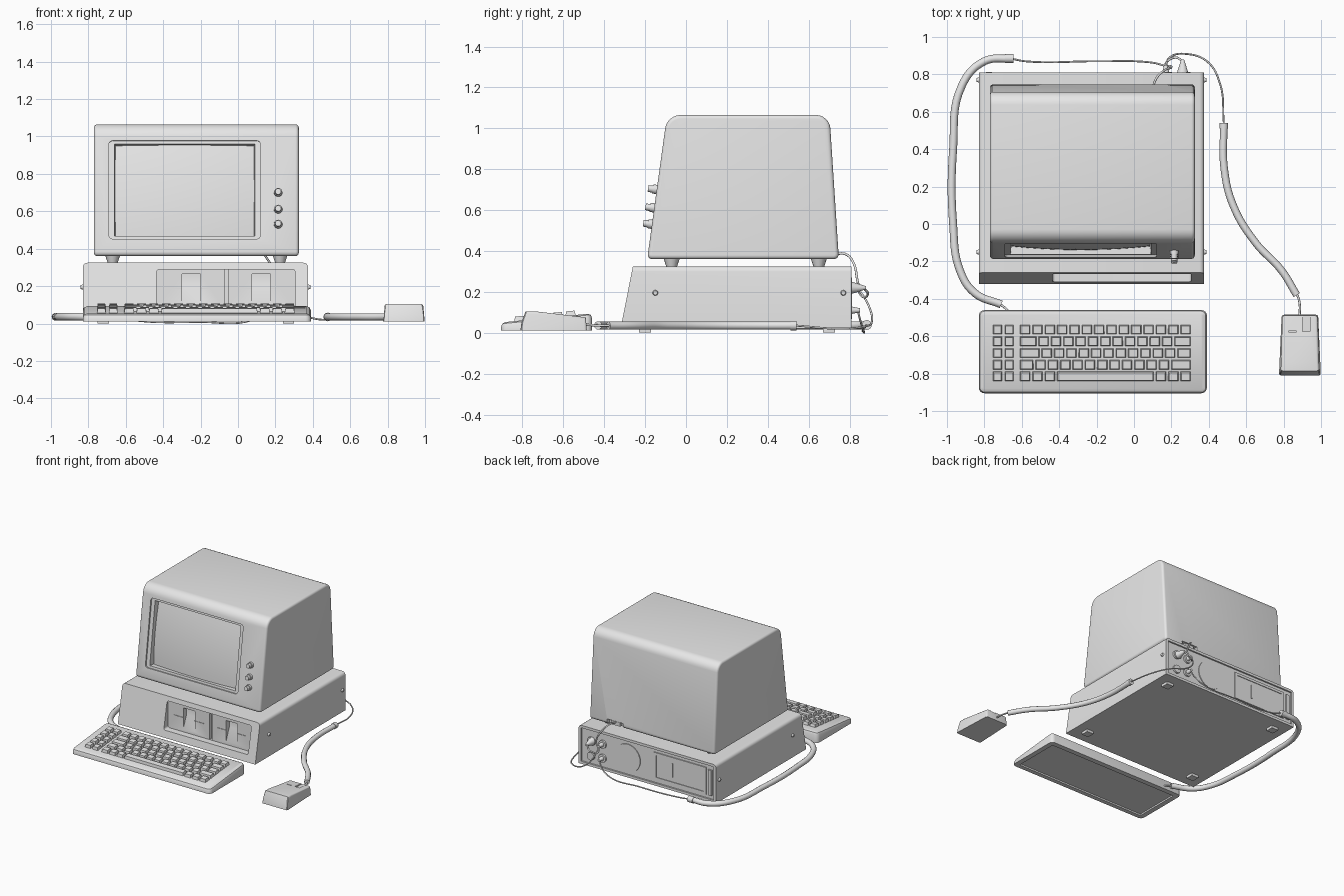
import bpy, bmesh, math
from mathutils import Matrix, Vector

if "Cube" in bpy.data.objects:
    bpy.data.objects.remove(bpy.data.objects["Cube"])

grey = bpy.data.materials.new("light_grey_plastic")
grey.use_nodes = True
grey.diffuse_color = (0.8, 0.8, 0.8, 1)
grey.node_tree.nodes["Principled BSDF"].inputs["Base Color"].default_value = (0.8, 0.8, 0.8, 1)


def finish(name, bm):
    bmesh.ops.recalc_face_normals(bm, faces=bm.faces)
    me = bpy.data.meshes.new(name)
    bm.to_mesh(me)
    bm.free()
    ob = bpy.data.objects.new(name, me)
    bpy.context.collection.objects.link(ob)
    me.materials.append(grey)
    return ob


def prism_bm(profile, x0, x1):
    """Side profile in (y, z) extruded along x."""
    bm = bmesh.new()
    a, b = [[bm.verts.new((x, y, z)) for y, z in profile] for x in (x0, x1)]
    bm.faces.new(a)
    bm.faces.new(b[::-1])
    n = len(a)
    for i in range(n):
        j = (i + 1) % n
        bm.faces.new((a[i], b[i], b[j], a[j]))
    bmesh.ops.recalc_face_normals(bm, faces=bm.faces)
    return bm


def box_bm(x0, x1, y0, y1, z0, z1):
    return prism_bm([(y0, z0), (y1, z0), (y1, z1), (y0, z1)], x0, x1)


def box(name, *dims):
    return finish(name, box_bm(*dims))


def round_edges(bm, rule, width, segments=4):
    """Bevel the edges whose direction and midpoint satisfy the rule."""
    picked = []
    for e in bm.edges:
        p, q = e.verts[0].co, e.verts[1].co
        if rule((q - p).normalized(), (p + q) / 2):
            picked.append(e)
    bmesh.ops.bevel(bm, geom=picked, offset=width, segments=segments,
                    profile=0.5, affect='EDGES')


def cut(ob, cutter):
    cutter.hide_render = True
    mod = ob.modifiers.new("cut", 'BOOLEAN')
    mod.operation, mod.object, mod.solver = 'DIFFERENCE', cutter, 'EXACT'
    bpy.context.view_layer.objects.active = ob
    bpy.ops.object.modifier_apply(modifier=mod.name)
    bpy.data.objects.remove(cutter)


def rod(name, start, direction, length, r1, r2=None, sides=16):
    """Cylinder or cone starting at a point."""
    d = Vector(direction).normalized()
    bm = bmesh.new()
    m = (Matrix.Translation(Vector(start) + d * length / 2)
         @ d.to_track_quat('Z', 'Y').to_matrix().to_4x4())
    bmesh.ops.create_cone(bm, cap_ends=True, segments=sides, radius1=r1,
                          radius2=r1 if r2 is None else r2, depth=length, matrix=m)
    return finish(name, bm)


def cable(name, points, radius):
    cu = bpy.data.curves.new(name, 'CURVE')
    cu.dimensions, cu.bevel_depth, cu.bevel_resolution = '3D', radius, 3
    cu.use_fill_caps, cu.resolution_u = True, 8
    sp = cu.splines.new('BEZIER')
    sp.bezier_points.add(len(points) - 1)
    for bp, p in zip(sp.bezier_points, points):
        bp.co = p
        bp.handle_left_type = bp.handle_right_type = 'AUTO'
    cu.materials.append(grey)
    bpy.context.collection.objects.link(bpy.data.objects.new(name, cu))


# System case with sloping front
bm = prism_bm([(-.32, .02), (-.26, .325), (.81, .325), (.81, .02)], -.83, .375)
round_edges(bm, lambda d, c: abs(d.y) > .9 and c.z > .3, .025)
case = finish("system_case", bm)
bm = box_bm(-.435, .305, -.4, -.256, .075, .29)
round_edges(bm, lambda d, c: abs(d.y) > .9, .015)
cut(case, finish("drive_recess_cutter", bm))
for x in (-.25, .125):
    notch = [(-.3, .265), (-.215, .265), (-.215, .2), (-.257, .1), (-.3, .1)]
    cut(case, finish("notch_cutter", prism_bm(notch, x - .05, x + .05)))
    for side in (-1, 1):
        box("disk_slot_lip", *sorted((x + side * .05, x + side * .13)),
            -.26, -.25, .185, .19)
cut(case, box("drive_gap_cutter", -.07, -.05, -.3, -.235, .076, .289))
cut(case, box("back_recess_cutter", -.81, .355, .798, .9, .04, .305))
for x in (-.72, .27):
    for y in (-.2, .7):
        box("case_foot", x - .03, x + .03, y - .03, y + .03, 0, .03)
for y in (-.15, .77):
    rod("case_screw", (.37, y, .195), (1, 0, 0), .017, .015, .01)
    rod("case_screw", (-.825, y, .195), (-1, 0, 0), .017, .015, .01)

# Back of the case: fan, power supply, ports
rod("fan_grille", (-.05, .79, .17), (0, 1, 0), .014, .11, sides=32)
panel = box("power_panel", -.74, -.28, .79, .806, .065, .28)
cut(panel, box("panel_cutter", -.72, -.3, .801, .85, .085, .26))
box("panel_rib", -.445, -.435, .79, .806, .12, .23)
box("power_switch", -.79, -.76, .79, .812, .07, .27)
for x, z in ((.27, .22), (.17, .22), (.27, .1), (.17, .11)):
    rod("port_socket", (x, .79, z), (0, 1, 0), .022, .032)
rod("video_plug", (.26, .81, .22), (0, 1, 0), .07, .03, .008)
rod("keyboard_plug", (.17, .81, .11), (0, 1, 0), .04, .018, .01)
rod("mouse_plug", (.17, .81, .22), (0, 1, 0), .04, .018, .01)

# Monitor shell
bm = prism_bm([(-.19, .36), (-.093, 1.065), (.702, 1.065), (.748, .36)], -.77, .325)
round_edges(bm, lambda d, c: abs(d.x) > .9 and c.z > .9, .065, 6)
round_edges(bm, lambda d, c: abs(d.x) > .9 and c.z < .4, .025, 4)
round_edges(bm, lambda d, c: abs(d.x) < .1, .018, 4)
monitor = finish("monitor_shell", bm)

# Screen opening and curved glass, in the plane of the tilted front
tilt = math.atan2(.097, .705)
front = Matrix.Translation((-.285, -.141, .715)) @ Matrix.Rotation(-tilt, 4, 'X')
for half_x, half_z, depth, shrink in ((.405, .265, .012, 1), (.382, .252, .09, .96)):
    bm = box_bm(-half_x, half_x, -.05, depth, -half_z, half_z)
    for v in bm.verts:
        if v.co.y > 0:
            v.co.x *= shrink
            v.co.z *= shrink
    bm.transform(front)
    if shrink == 1:
        round_edges(bm, lambda d, c: abs(d.y) > .9, .02)
    cut(monitor, finish("screen_cutter", bm))
bm = bmesh.new()
bmesh.ops.create_grid(bm, x_segments=16, y_segments=12, size=1)
for v in bm.verts:
    u, w = v.co.x, v.co.y
    v.co = (u * .374, .022 + .02 * u * u + .014 * w * w, w * .246)
bm.transform(front)
glass = finish("screen_glass", bm)
glass.data.flip_normals() if glass.data.polygons[0].normal.y > 0 else None

# Monitor knobs, feet and rear cable socket
for z in (.70, .61, .53):
    y = -.19 + (z - .36) * math.tan(tilt)
    out = (0, -math.cos(tilt), math.sin(tilt))
    rod("knob_skirt", (.215, y + .005, z), out, .025, .023, .022)
    rod("knob", (.215, y, z), out, .043, .019, .016)
for x in (-.67, .225):
    for y in (-.07, .65):
        rod("monitor_foot", (x, y, .32), (0, 0, 1), .06, .025, .045)
cut(monitor, box("socket_cutter", .03, .17, .715, .8, .34, .4))
box("monitor_socket", .06, .14, .7, .74, .365, .395)

# Keyboard body
bm = prism_bm([(-.905, .01), (-.905, .05), (-.46, .095), (-.46, .01)], -.83, .39)
round_edges(bm, lambda d, c: abs(d.z) > .9, .03, 4)
top = [e for e in bm.edges if sum(f.normal.z > .8 for f in e.link_faces) == 1]
bmesh.ops.bevel(bm, geom=top, offset=.022, segments=2, profile=.5, affect='EDGES')
board = finish("keyboard_body", bm)
cut(board, box("keyboard_base_cutter", -.79, .35, -.87, -.5, 0, .022))

# Keys: two function columns, then rows described by key widths
bm = bmesh.new()
unit, pitch = .066, .0625
slope = math.atan2(.045, .445)


def add_key(x0, x1, row):
    y = -.565 - row * pitch
    z = .05 + (y + .905) * math.tan(slope)
    m = (Matrix.Translation(((x0 + x1) / 2, y, z + .007))
         @ Matrix.Rotation(slope * .7, 4, 'X')
         @ Matrix.Diagonal((x1 - x0 - .009, .053, .03, 1)))
    new = bmesh.ops.create_cube(bm, size=1, matrix=m)["verts"]
    for v in new:
        if v.co.z > z + .007:
            v.co.x += .006 if v.co.x < (x0 + x1) / 2 else -.006
            v.co.y += .006 if v.co.y < y else -.006


rows = [[1] * 14, [1.5] + [1] * 11 + [1.5], [1.75] + [1] * 11 + [1.25],
        [1.25] + [1] * 11 + [1.75], [1, 1, 1, 8, 1, 1, 1]]
for r, widths in enumerate(rows):
    for x in (-.76, -.697):
        add_key(x, x + .06, r)
    x = -.615
    for w in widths:
        add_key(x, x + w * unit, r)
        x += w * unit
finish("keys", bm)

# Mouse, narrower towards its cable end and its top
bm = prism_bm([(-.81, .01), (-.805, .05), (-.785, .105), (-.74, .105),
               (-.49, .075), (-.485, .01)], -.112, .112)
for v in bm.verts:
    v.co.x = .887 + v.co.x * (1 - .4 * (v.co.y + .81)) * (1 - 1.2 * max(0, v.co.z - .04))
round_edges(bm, lambda d, c: abs(d.x) < .5 and c.z > .02, .012, 3)
mouse = finish("mouse_body", bm)
cut(mouse, box("button_cutter", .9, .94, -.575, -.45, .068, .2))
cut(mouse, box("button_line_cutter", .825, .87, -.578, -.572, .07, .2))
box("mouse_button", .904, .936, -.571, -.492, .05, .074)

# Keyboard cord
cable("keyboard_cord", [(-.65, .885, .04), (-.8, .87, .036), (-.92, .74, .036),
      (-.967, .4, .036), (-.967, 0, .036), (-.93, -.25, .036), (-.85, -.37, .036),
      (-.71, -.43, .036)], .021)
cable("keyboard_cord_tip", [(-.75, -.415, .036), (-.7, -.44, .036), (-.66, -.48, .036)], .006)
cable("keyboard_wire", [(-.66, .885, .04), (-.58, .87, .02), (-.2, .87, .008),
      (.08, .865, .02), (.15, .85, .07), (.17, .84, .11)], .005)
rod("cord_collar", (-.69, .885, .038), (1, 0, 0), .045, .024)

# Mouse cord
cable("mouse_cord", [(.48, .53, .035), (.482, .3, .035), (.53, .1, .035),
      (.65, -.1, .035), (.79, -.25, .035), (.87, -.38, .035)], .02)
cable("mouse_tip_wire", [(.87, -.37, .035), (.885, -.42, .035), (.885, -.5, .04)], .006)
cable("mouse_wire", [(.48, .54, .035), (.46, .75, .02), (.39, .87, .03),
      (.27, .91, .06), (.19, .89, .14), (.17, .84, .22)], .005)
rod("mouse_cord_collar", (.48, .51, .035), (0, 1, 0), .03, .023)

# Monitor cable looping down to its port
cable("video_cable", [(.1, .73, .385), (.12, .78, .385), (.16, .82, .34), (.2, .84, .25),
      (.17, .86, .18), (.22, .89, .19), (.26, .87, .22)], .006)

# Smooth rounded parts, keeping hard edges
for ob in bpy.data.objects:
    if ob.type == 'MESH' and ob.data.materials and ob.data.materials[0] == grey:
        bpy.ops.object.select_all(action='DESELECT')
        ob.select_set(True)
        bpy.context.view_layer.objects.active = ob
        bpy.ops.object.shade_smooth_by_angle(angle=math.radians(30))
